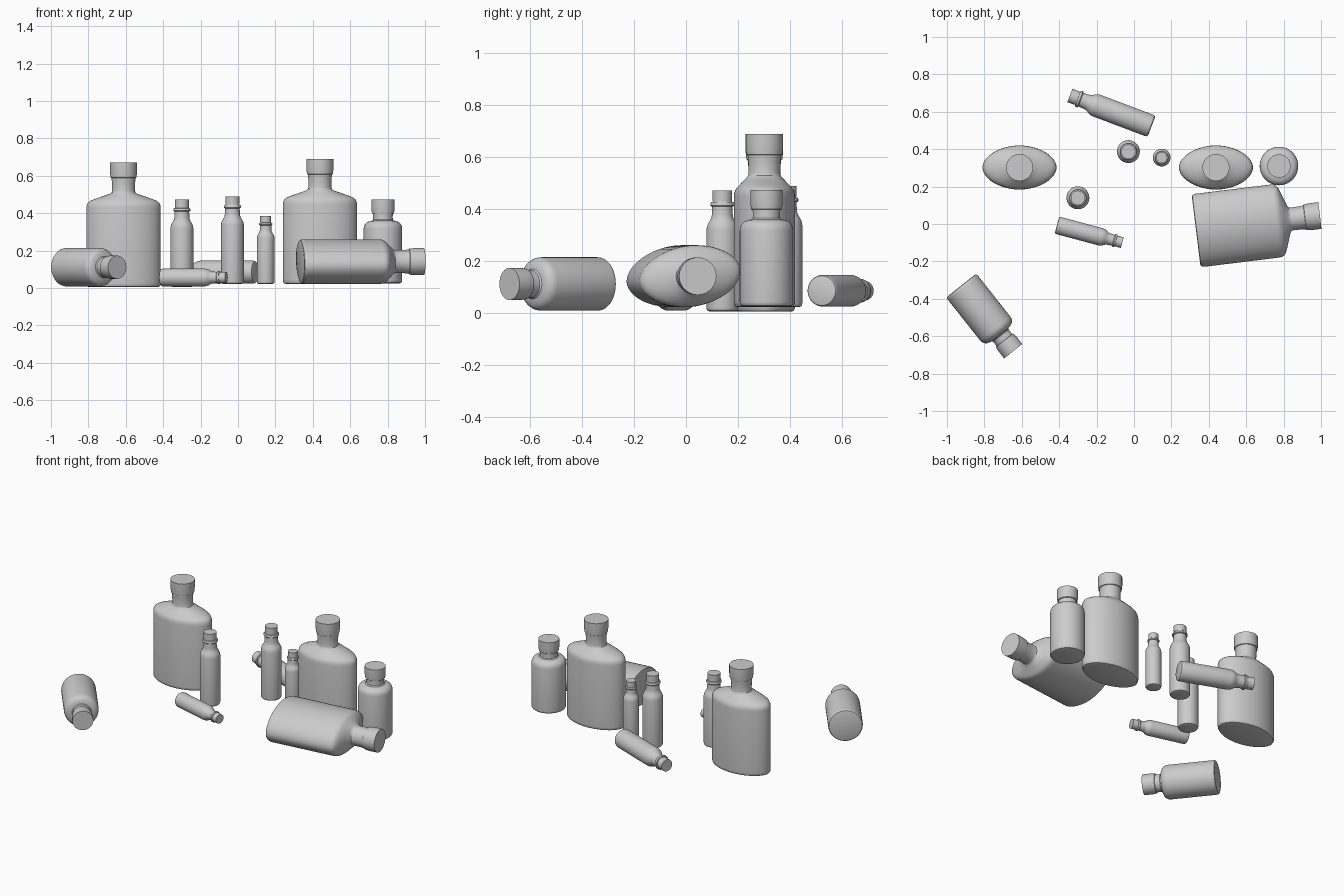
import bpy, bmesh, math
from mathutils import Matrix, Vector

if "Cube" in bpy.data.objects:
    bpy.data.objects.remove(bpy.data.objects["Cube"])

SEG = 64


def ring_point(a, b, power, t):
    """Point on a superellipse with half sizes a, b."""
    c, s = math.cos(t), math.sin(t)
    e = 2 / power
    return (a * math.copysign(abs(c) ** e, c), b * math.copysign(abs(s) ** e, s))


def loft(name, rings, matrix):
    """Skin a stack of (half width, half depth, z, power) rings, capped at both ends."""
    bm = bmesh.new()
    loops = []
    for a, b, z, power in rings:
        pts = [ring_point(a, b, power, 2 * math.pi * i / SEG) for i in range(SEG)]
        loops.append([bm.verts.new((x, y, z)) for x, y in pts])
    for low, high in zip(loops, loops[1:]):
        for i in range(SEG):
            j = (i + 1) % SEG
            bm.faces.new((low[i], low[j], high[j], high[i]))
    bm.faces.new(loops[0][::-1])
    bm.faces.new(loops[-1])
    mesh = bpy.data.meshes.new(name)
    bm.to_mesh(mesh)
    bm.free()
    ob = bpy.data.objects.new(name, mesh)
    bpy.context.collection.objects.link(ob)
    ob.matrix_world = matrix
    bpy.ops.object.select_all(action='DESELECT')
    ob.select_set(True)
    bpy.context.view_layer.objects.active = ob
    bpy.ops.object.shade_smooth_by_angle(angle=math.radians(35))
    return ob


def turned(profile):
    return [(r, r, z, 2) for r, z in profile]


# Flat flask: lens-shaped body blending into a round neck
FLASK = (
    [(.183, .104, 0, 1.9), (.192, .112, .003, 1.9), (.197, .117, .012, 1.9),
     (.198, .118, .022, 1.9), (.198, .118, .425, 1.9), (.196, .1165, .441, 1.9),
     (.189, .111, .453, 1.92), (.175, .103, .463, 1.94), (.15, .093, .473, 1.96),
     (.11, .08, .487, 1.98), (.074, .068, .499, 2), (.064, .063, .506, 2),
     (.061, .061, .516, 2), (.062, .062, .56, 2), (.066, .066, .60, 2)],
    turned([(.066, .585), (.069, .587), (.072, .612), (.072, .667)]))

# Round bottle: cylinder with soft shoulder and plain stopper
ROUND = (
    turned([(.09, 0), (.098, .003), (.102, .009), (.103, .017), (.103, .292),
            (.101, .306), (.095, .318), (.085, .327), (.072, .332), (.058, .335),
            (.053, .341), (.052, .355), (.055, .39)]),
    turned([(.057, .372), (.059, .374), (.062, .395), (.062, .448)]))

# Slim bottle: tapered shoulder, neck ring and small cap
SLIM = (
    turned([(.05, 0), (.057, .003), (.06, .008), (.061, .014), (.061, .315),
            (.059, .328), (.054, .34), (.047, .351), (.042, .362), (.04, .375),
            (.039, .404), (.043, .405), (.046, .409), (.046, .416), (.043, .421),
            (.037, .422), (.036, .43)]),
    turned([(.038, .426), (.038, .467)]))


def bottle(name, parts, matrix):
    loft(name + "_body", parts[0], matrix)
    loft(name + "_cap", parts[1], matrix)


def standing(x, y, z, scale=1):
    return Matrix.Translation((x, y, z)) @ Matrix.Scale(scale, 4)


def lying(x, y, z, yaw, scale=1, roll=0):
    """Base centre at x, y, z with the neck pointing along yaw."""
    yaw, roll = math.radians(yaw), math.radians(roll)
    d = Vector((math.cos(yaw), math.sin(yaw), 0))
    up = Vector((0, 0, 1))
    side = up.cross(d)
    ax = side * math.cos(roll) + up * math.sin(roll)
    rot = Matrix((ax, d.cross(ax), d)).transposed().to_4x4()
    return Matrix.Translation((x, y, z)) @ rot @ Matrix.Scale(scale, 4)


# Standing bottles
bottle("left_flask", FLASK, standing(-.612, .302, .004))
bottle("right_flask", FLASK, standing(.438, .302, .022))
bottle("right_round_bottle", ROUND, standing(.775, .31, .025))
bottle("left_slim_bottle", SLIM, standing(-.30, .14, .005))
bottle("middle_slim_bottle", SLIM, standing(-.03, .387, .022))
bottle("small_slim_bottle", SLIM, standing(.148, .355, .022, .775))

# Bottles lying on their sides
bottle("lying_flask", FLASK, lying(.332, -.036, .141, 7, roll=8))
bottle("lying_round_bottle", ROUND, lying(-.924, -.329, .111, -51.6))
bottle("lying_slim_bottle", SLIM, lying(.094, .522, .085, 159.3))
bottle("lying_small_slim_bottle", SLIM, lying(-.412, -.006, .056, -15, .775))
